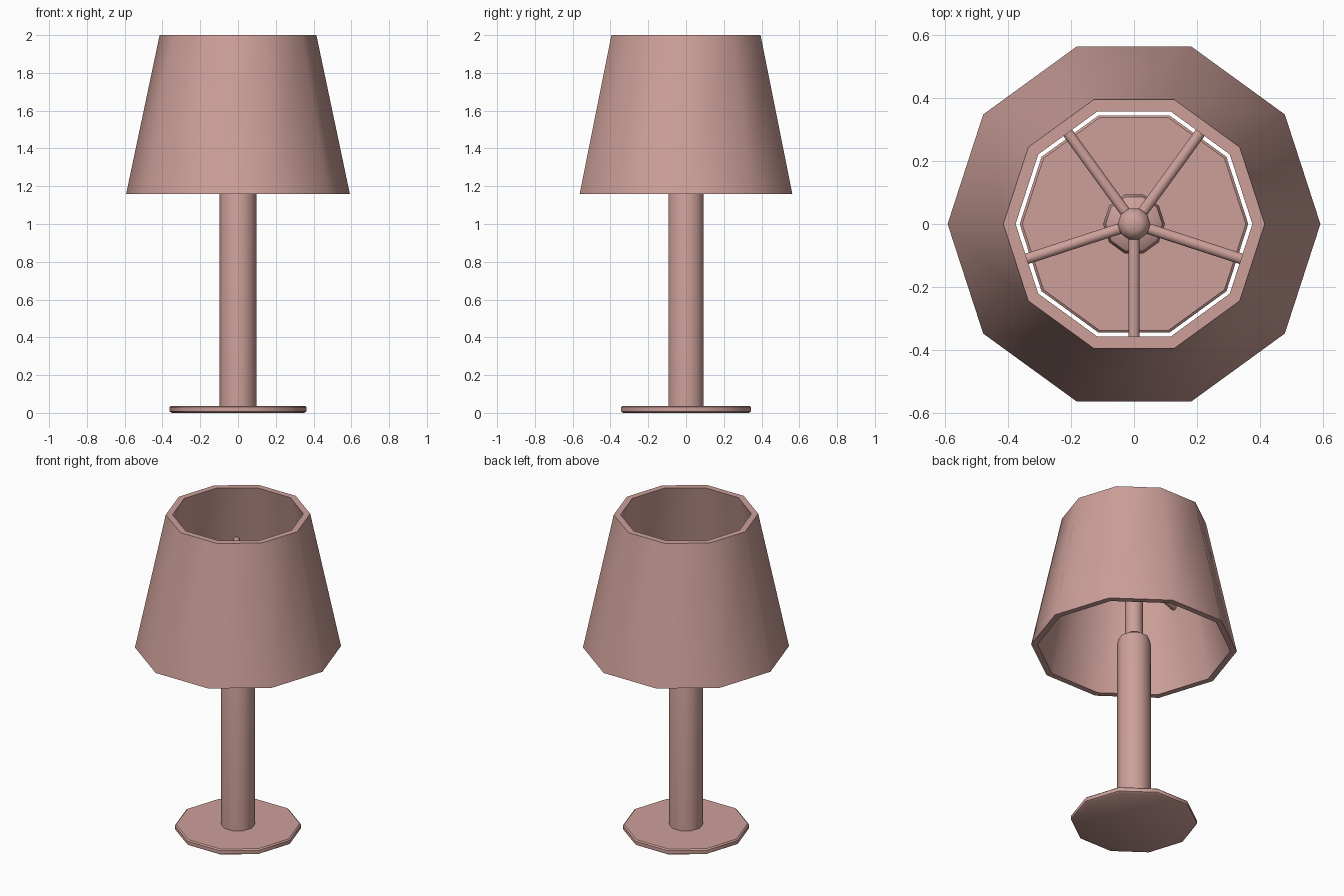
import bpy, math
from mathutils import Vector

cube = bpy.data.objects.get("Cube")
if cube:
    bpy.data.objects.remove(cube, do_unlink=True)

SIDES = 10

pink = bpy.data.materials.new("dusty_pink")
pink.use_nodes = True
colour = (0.61, 0.35, 0.32, 1)
pink.diffuse_color = colour
pink.node_tree.nodes["Principled BSDF"].inputs["Base Color"].default_value = colour


def finish(obj, name, angle=40):
    obj.name = name
    obj.data.materials.append(pink)
    bpy.ops.object.select_all(action='DESELECT')
    obj.select_set(True)
    bpy.context.view_layer.objects.active = obj
    bpy.ops.object.shade_smooth_by_angle(angle=math.radians(angle))
    return obj


def lathe(name, profile, closed=False):
    """Spin (radius, height) points into a ten-sided solid."""
    verts, faces = [], []
    for r, z in profile:
        for i in range(SIDES):
            a = math.tau * i / SIDES
            verts.append((r * math.cos(a), r * math.sin(a), z))
    n = len(profile)
    for k in range(n if closed else n - 1):
        low, high = k * SIDES, (k + 1) % n * SIDES
        for i in range(SIDES):
            j = (i + 1) % SIDES
            faces.append((low + i, low + j, high + j, high + i))
    if not closed:
        faces.append(tuple(reversed(range(SIDES))))
        faces.append(tuple(range((n - 1) * SIDES, n * SIDES)))
    mesh = bpy.data.meshes.new(name)
    mesh.from_pydata(verts, [], faces)
    obj = bpy.data.objects.new(name, mesh)
    bpy.context.collection.objects.link(obj)
    return finish(obj, name)


def rod(name, start, end, radius):
    start, end = Vector(start), Vector(end)
    axis = end - start
    bpy.ops.mesh.primitive_cylinder_add(vertices=SIDES, radius=radius, depth=axis.length,
                                        location=(start + end) / 2)
    obj = bpy.context.object
    obj.rotation_euler = axis.to_track_quat('Z', 'Y').to_euler()
    return finish(obj, name)


# Foot and post
lathe("base", [(0.35, 0), (0.363, 0.008), (0.363, 0.03), (0.355, 0.037)])
lathe("post", [(0.098, 0.03), (0.098, 1.18), (0.09, 1.215), (0.06, 1.235)])

# Thin stem with a domed tip
lathe("stem", [(0.052, 1.22), (0.052, 1.66), (0.045, 1.685), (0.025, 1.7)])

# Hollow tapered shade
lathe("shade", [(0.555, 1.16), (0.592, 1.16), (0.415, 2), (0.376, 2)], closed=True)

# Five spokes joining stem and shade
for i in range(5):
    a = math.radians(-90 + 72 * i)
    rod(f"spoke_{i + 1}", (0, 0, 1.64),
        (0.435 * math.cos(a), 0.435 * math.sin(a), 1.64), 0.018)
